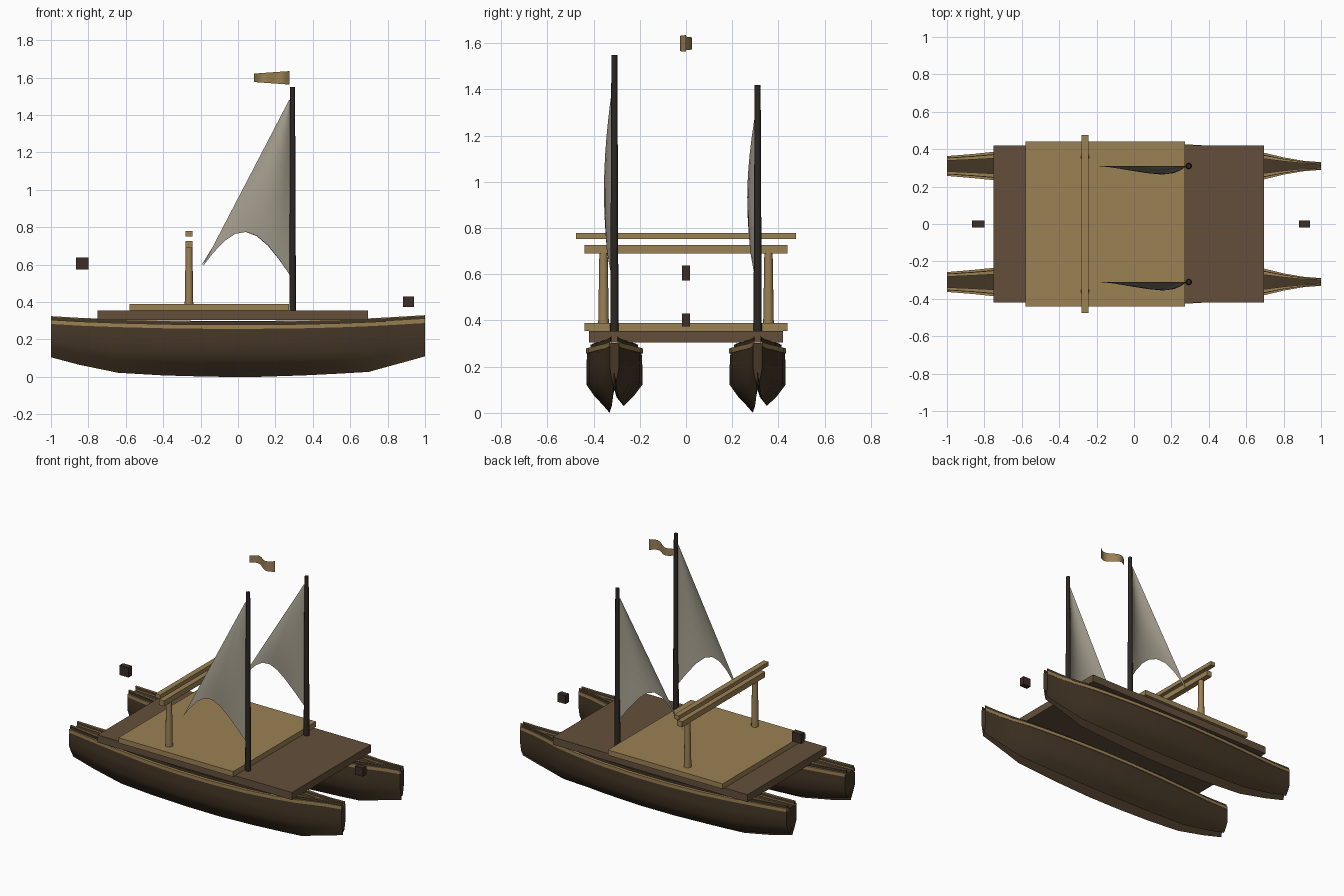
import bpy, bmesh, math
from mathutils import Vector

if "Cube" in bpy.data.objects:
    bpy.data.objects.remove(bpy.data.objects["Cube"])


def material(name, rgb):
    m = bpy.data.materials.new(name)
    m.diffuse_color = (*rgb, 1)
    m.use_nodes = True
    m.node_tree.nodes["Principled BSDF"].inputs["Base Color"].default_value = m.diffuse_color
    return m


DARK = material("dark_hull_wood", (0.060, 0.038, 0.020))
BROWN = material("deck_wood", (0.125, 0.078, 0.044))
TAN = material("light_wood", (0.33, 0.22, 0.09))
CANVAS = material("canvas", (0.36, 0.33, 0.26))
BLACK = material("mast_wood", (0.025, 0.020, 0.017))
BLOCK = material("block_wood", (0.045, 0.026, 0.019))


def finish(name, bm, mat, smooth=None, normals=True):
    if normals:
        bmesh.ops.recalc_face_normals(bm, faces=bm.faces)
    me = bpy.data.meshes.new(name)
    bm.to_mesh(me)
    bm.free()
    ob = bpy.data.objects.new(name, me)
    bpy.context.collection.objects.link(ob)
    me.materials.append(mat)
    if smooth:
        bpy.ops.object.select_all(action='DESELECT')
        ob.select_set(True)
        bpy.context.view_layer.objects.active = ob
        bpy.ops.object.shade_smooth_by_angle(angle=math.radians(smooth))
    return ob


def box(name, x0, x1, y0, y1, z0, z1, mat):
    bm = bmesh.new()
    bmesh.ops.create_cube(bm, size=1)
    for v in bm.verts:
        v.co = Vector(((x0 + x1) / 2 + v.co.x * (x1 - x0),
                       (y0 + y1) / 2 + v.co.y * (y1 - y0),
                       (z0 + z1) / 2 + v.co.z * (z1 - z0)))
    return finish(name, bm, mat)


def pole(name, x, y, z0, z1, r0, r1, mat):
    bm = bmesh.new()
    bmesh.ops.create_cone(bm, cap_ends=True, segments=12, radius1=r0, radius2=r1, depth=z1 - z0)
    bmesh.ops.translate(bm, verts=bm.verts, vec=(x, y, (z0 + z1) / 2))
    return finish(name, bm, mat, 40)


def loft(name, rings, mat, smooth):
    bm = bmesh.new()
    rows = [[bm.verts.new(p) for p in r] for r in rings]
    n = len(rows[0])
    for a, b in zip(rows, rows[1:]):
        for i in range(n):
            j = (i + 1) % n
            bm.faces.new((a[i], a[j], b[j], b[i]))
    bm.faces.new(rows[0])
    bm.faces.new(rows[-1][::-1])
    return finish(name, bm, mat, smooth)


def sheet(name, fn, nu, nv, mat):
    bm = bmesh.new()
    g = [[bm.verts.new(fn(i / nu, j / nv)) for i in range(nu + 1)] for j in range(nv + 1)]
    for j in range(nv):
        for i in range(nu):
            bm.faces.new((g[j][i], g[j][i + 1], g[j + 1][i + 1], g[j + 1][i]))
    return finish(name, bm, mat, 60, False)


# Hull stations: x, half width, keel height, rail height
STATIONS = [(-1.0, .052, .105, .297), (-.85, .064, .065, .288), (-.64, .086, .022, .280),
            (-.4, .108, .008, .274), (-.15, .120, .001, .271), (.1, .121, .0, .271),
            (.35, .110, .008, .274), (.55, .090, .018, .279), (.7, .069, .027, .285),
            (.8, .045, .055, .290), (.9, .028, .082, .296), (1.0, .020, .11, .302)]
# Section: side (fraction of half width), height (fraction keel to rail), grooved keel
SECTION = [(-.97, 1), (-1, .75), (-1, .45), (-.72, .27), (-.42, .13), (-.17, .0), (-.08, .2),
           (0, .37), (.08, .25), (.33, .11), (.7, .27), (1, .45), (1, .75), (.97, 1)]

for side, y in (("front", -.31), ("back", .31)):
    rings = []
    for x, w, k, r in STATIONS:
        ring = [(x, y + s * w, k + h * (r - k)) for s, h in SECTION]
        rings.append(ring)
    loft(side + "_hull", rings, DARK, 45)
    # Light rub rail and the dark raised strip above it, on both sides
    for s, lab in ((-1, "outer"), (1, "inner")):
        def strip(a, b, lo, hi):
            return [[(x, y + s * w * a, r + lo), (x, y + s * w * b, r + lo),
                     (x, y + s * w * b, r + hi), (x, y + s * w * a, r + hi)]
                    for x, w, k, r in STATIONS]
        loft(f"{side}_{lab}_rail", strip(.6, 1.02, -.014, .008), TAN, 30)
        loft(f"{side}_{lab}_bulwark", strip(.6, .85, .008, .024), DARK, 30)
        loft(f"{side}_{lab}_cap", strip(.55, .78, .024, .028), TAN, 30)

# Decks
box("lower_deck", -.75, .695, -.42, .42, .305, .355, BROWN)
box("upper_deck", -.58, .272, -.44, .44, .355, .39, TAN)

# Cross beam frame
box("lower_beam", -.28, -.242, -.44, .44, .69, .727, TAN)
box("upper_beam", -.28, -.244, -.476, .476, .752, .779, TAN)
for side, y in (("front", -.357), ("back", .357)):
    pole(side + "_post", -.262, y, .385, .695, .023, .018, TAN)

# Masts and billowing sails
for side, y, top, head, clew in (("front", -.31, 1.55, 1.48, -.19), ("back", .31, 1.42, 1.36, -.2)):
    pole(side + "_mast", .292, y, .352, top, .018, .013, BLACK)

    def sail(u, v):
        x = clew + (.28 - clew) * u
        z = .59 - .05 * u + .21 * math.sin(math.pi * u)
        belly = .045 * math.sin(math.pi * u ** 1.5) * math.sin(math.pi * (.3 + .7 * v))
        return (x + (.28 - x) * v * .985, y - belly, z + (head - z) * v)
    sheet(side + "_sail", sail, 8, 10, CANVAS)

# Waving pennant
sheet("pennant", lambda u, v: (.085 + .19 * u, .025 * math.sin(2 * math.pi * u),
                               1.599 + (v - .5) * (.045 + .027 * u)), 12, 1, TAN)

# Small loose blocks at stern and bow
box("stern_block", -.867, -.8, -.018, .018, .573, .638, BLOCK)
box("bow_block", .882, .94, -.018, .018, .373, .43, BLOCK)
